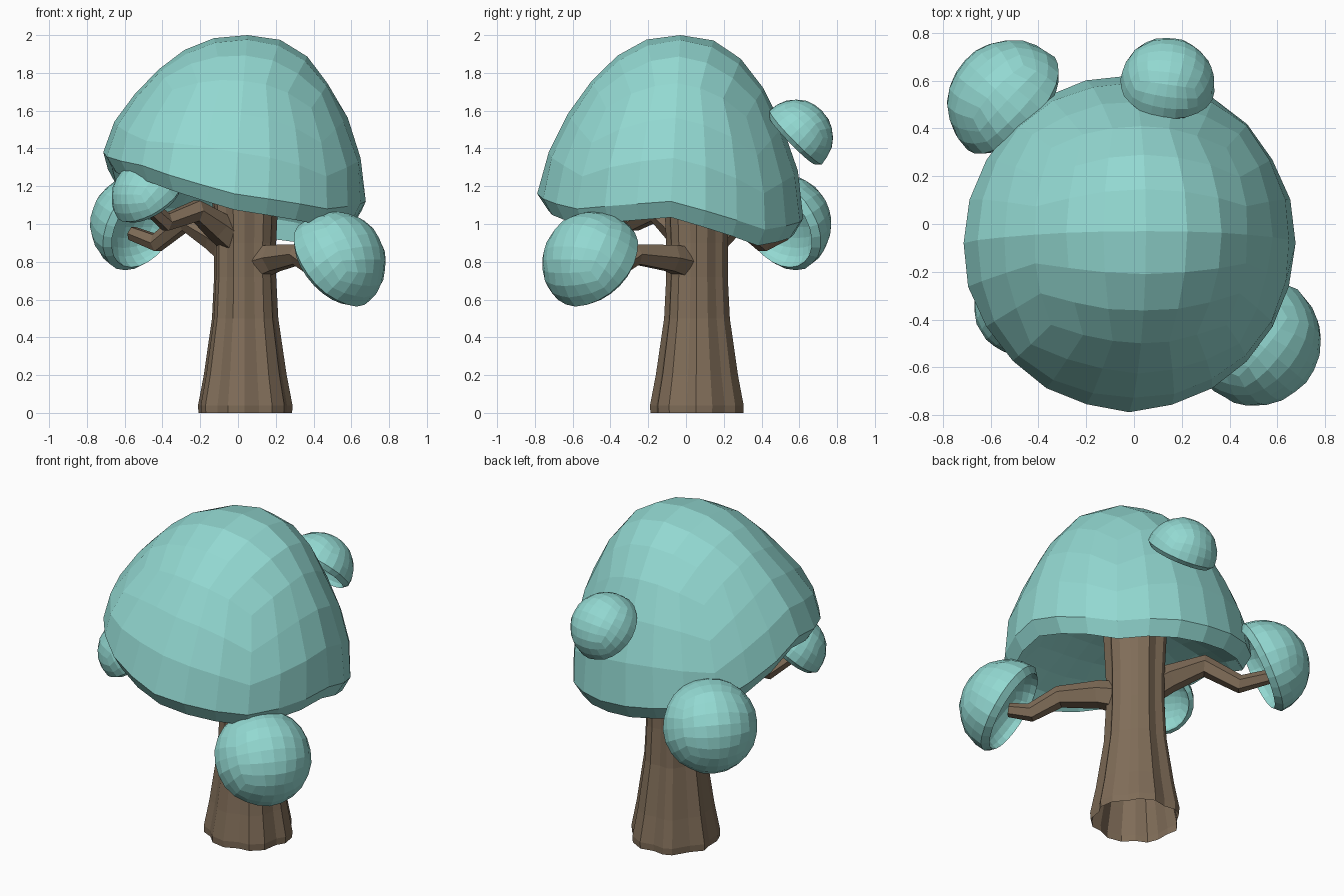
import bpy, bmesh, math, random
from mathutils import Vector

if "Cube" in bpy.data.objects:
    bpy.data.objects.remove(bpy.data.objects["Cube"])

random.seed(4)


def material(name, rgb):
    m = bpy.data.materials.new(name)
    m.diffuse_color = (*rgb, 1)
    m.use_nodes = True
    m.node_tree.nodes["Principled BSDF"].inputs["Base Color"].default_value = m.diffuse_color
    return m


LEAF = material("teal leaves", (0.29, 0.69, 0.64))
BARK = material("brown bark", (0.215, 0.152, 0.098))


def finish(bm, name, mat):
    bmesh.ops.recalc_face_normals(bm, faces=bm.faces)
    me = bpy.data.meshes.new(name)
    bm.to_mesh(me)
    bm.free()
    me.materials.append(mat)
    ob = bpy.data.objects.new(name, me)
    bpy.context.collection.objects.link(ob)
    return ob


def dome(name, place):
    """Leaf cap: outer shell, shallow hollow underside and a bevelled lip between them."""
    bm = bmesh.new()
    bmesh.ops.create_cube(bm, size=2)
    bmesh.ops.subdivide_edges(bm, edges=bm.edges[:], cuts=5, use_grid_fill=True)
    bmesh.ops.delete(bm, geom=[v for v in bm.verts if v.co.z < -0.01], context='VERTS')
    for v in bm.verts:
        v.co = Vector([math.tan(c * math.pi / 4) for c in v.co]).normalized()
    faces = bm.faces[:]
    rim = [e for e in bm.edges if e.is_boundary]
    outer = bm.verts[:]
    inner = {v: bm.verts.new(v.co) for v in outer}
    for f in faces:
        bm.faces.new([inner[v] for v in reversed(f.verts)])
    for e in rim:
        a, b = e.verts
        bm.faces.new((a, b, inner[b], inner[a]))
    for v in outer:
        p = v.co.copy()
        v.co = place(p, False)
        inner[v].co = place(p, True)
    return finish(bm, name, LEAF)


# Main canopy: rim height varies round the tree, every 45 degrees from +x
RIM = [1.12, 0.97, 1.03, 1.11, 1.38, 1.31, 1.16, 1.08]


def canopy_place(p, inside):
    a = (math.atan2(p.y, p.x) / (math.pi / 4)) % 8
    i, f = int(a) % 8, a % 1
    rim = RIM[i] * (1 - f) + RIM[(i + 1) % 8] * f
    s, top, r = p.z, 2.005, 0.695
    r *= 1 - 0.09 * math.sin(2 * math.asin(min(s, 1))) ** 2
    if inside:
        rim, top, r = rim - 0.085, 1.36, r - 0.05
    elif s < 0.9:
        r += random.uniform(-0.006, 0.006)
    return Vector((-0.02 + r * p.x + 0.07 * s,
                   -0.08 + r * p.y * 1.01 + 0.05 * s,
                   min(2.0, rim + (top - rim) * s)))


dome("main_canopy", canopy_place)


# Small leaf caps: rim centre, direction they face, radius
def cap(name, centre, axis, r):
    q = Vector(axis).to_track_quat('Z', 'Y')

    def place(p, inside):
        if inside:
            loc = Vector((p.x * r * 0.88, p.y * r * 0.88, r * (0.5 * p.z - 0.13)))
        else:
            loc = p * r * random.uniform(0.99, 1.01)
        return Vector(centre) + q @ loc
    dome(name, place)


cap("front_right_leaf_cap", (0.508, -0.487, 0.793), (0.64, -0.53, 0.56), 0.275)
cap("back_left_leaf_cap", (-0.515, 0.503, 0.998), (-0.66, 0.62, 0.43), 0.267)
cap("front_left_leaf_cap", (-0.47, -0.35, 1.14), (-0.5, -0.45, 0.8), 0.20)
cap("back_leaf_cap", (0.14, 0.58, 1.46), (0.1, 0.7, 0.68), 0.2)


def tube(name, path, radii, shape, end_cap=True):
    """Sweep a polygon, given as (angle, radius factor) pairs, along a path."""
    bm = bmesh.new()
    pts = [Vector(p) for p in path]
    rings = []
    for i, p in enumerate(pts):
        t = pts[min(i + 1, len(pts) - 1)] - pts[max(i - 1, 0)]
        q = t.to_track_quat('Z', 'Y')
        rings.append([bm.verts.new(p + q @ Vector((math.cos(a), math.sin(a), 0)) * radii[i] * k)
                      for a, k in shape])
    n = len(shape)
    for lo, hi in zip(rings, rings[1:]):
        for i in range(n):
            bm.faces.new((lo[i], lo[(i + 1) % n], hi[(i + 1) % n], hi[i]))
    if end_cap:
        bm.faces.new(rings[-1])
    return finish(bm, name, BARK)


# Trunk: flared, ridged, open at the foot, running up inside the canopy
ridges = [((i + random.uniform(-0.25, 0.25)) * math.tau / 20,
           (1.03 if i % 3 else 0.95) + random.uniform(-0.02, 0.02)) for i in range(20)]
tube("trunk", [(0.036, 0.06, z) for z in (0, 0.04, 0.2, 0.5, 0.72, 0.9, 1.2, 1.4)],
     [0.243, 0.245, 0.215, 0.172, 0.161, 0.161, 0.175, 0.15], ridges)

# Branches: six-sided, thick at the trunk and kinked on the way out
hexagon = [(i * math.tau / 6, 1) for i in range(6)]
branches = {
    "front_right_branch": [(0.12, -0.01, 0.80), (0.19, -0.08, 0.82), (0.32, -0.27, 0.84),
                           (0.43, -0.39, 0.75), (0.52, -0.47, 0.77)],
    "back_left_branch": [(-0.03, 0.1, 0.86), (-0.12, 0.16, 0.93), (-0.28, 0.28, 1.02),
                         (-0.43, 0.41, 0.90), (-0.56, 0.52, 0.95)],
    "front_left_branch": [(-0.03, 0.0, 0.93), (-0.11, -0.06, 0.99), (-0.22, -0.16, 1.07),
                          (-0.38, -0.27, 1.01), (-0.48, -0.36, 1.10)],
}
for name, path in branches.items():
    tube(name, path, [0.09, 0.08, 0.062, 0.052, 0.04], hexagon)
